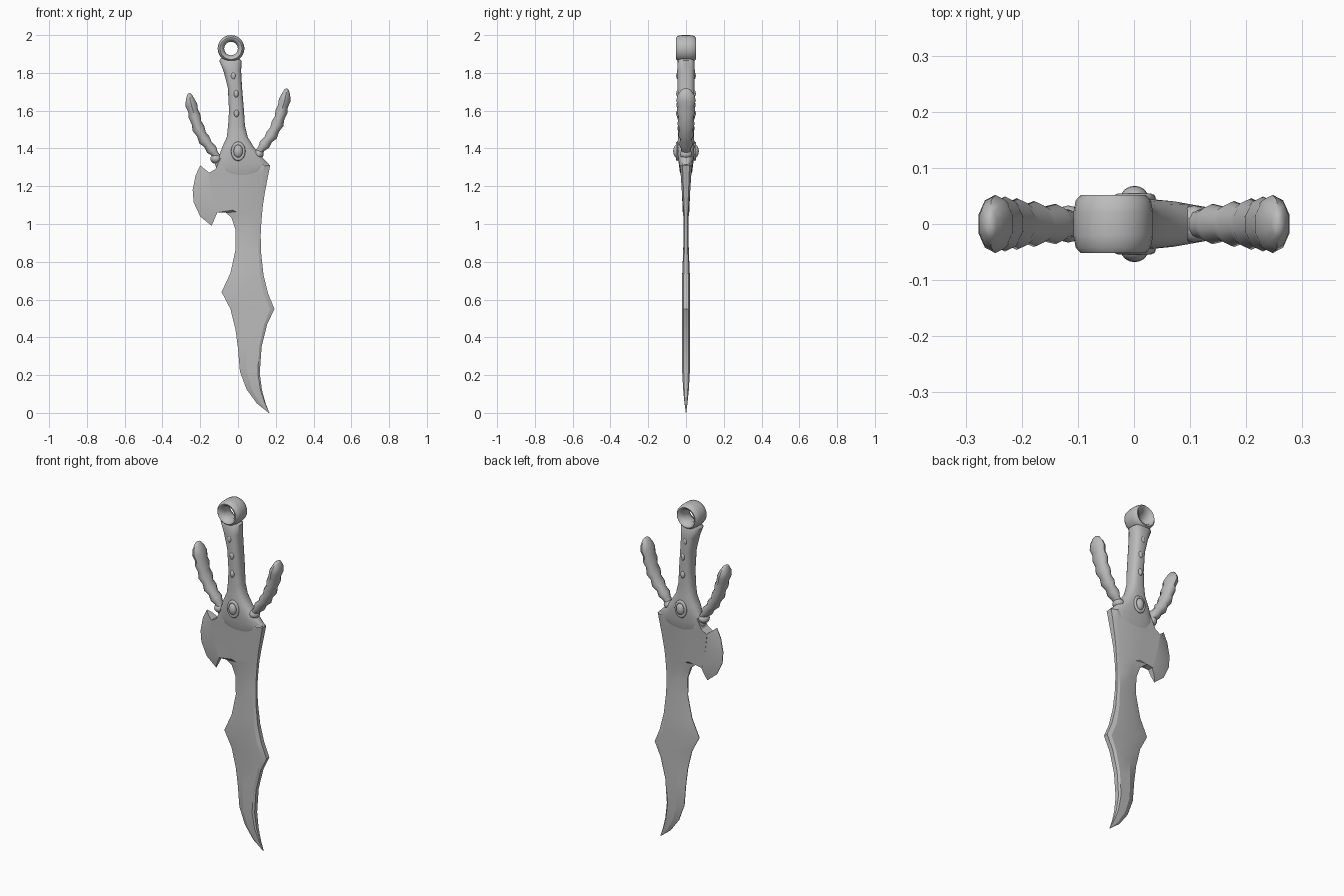
import bpy, bmesh, math
from mathutils import Vector

cube = bpy.data.objects.get("Cube")
if cube:
    bpy.data.objects.remove(cube, do_unlink=True)

metal = bpy.data.materials.new("grey metal")
metal.use_nodes = True
GREY = (0.5, 0.5, 0.5, 1)
metal.diffuse_color = GREY
metal.node_tree.nodes["Principled BSDF"].inputs["Base Color"].default_value = GREY


def loft(name, rings, closed=False, angle=35):
    """Skin a list of equal-length point rings, capping the ends unless closed."""
    bm = bmesh.new()
    rows = [[bm.verts.new(p) for p in ring] for ring in rings]
    pairs = list(zip(rows, rows[1:] + rows[:1])) if closed else list(zip(rows, rows[1:]))
    n = len(rows[0])
    for a, b in pairs:
        for i in range(n):
            j = (i + 1) % n
            bm.faces.new((a[i], a[j], b[j], b[i]))
    if not closed:
        bm.faces.new(rows[0])
        bm.faces.new(rows[-1])
    bmesh.ops.recalc_face_normals(bm, faces=bm.faces)
    mesh = bpy.data.meshes.new(name)
    bm.to_mesh(mesh)
    bm.free()
    ob = bpy.data.objects.new(name, mesh)
    bpy.context.collection.objects.link(ob)
    finish(ob, name, angle)
    return ob


def finish(ob, name, angle=35):
    ob.name = name
    ob.data.materials.append(metal)
    bpy.ops.object.select_all(action='DESELECT')
    ob.select_set(True)
    bpy.context.view_layer.objects.active = ob
    bpy.ops.object.shade_smooth_by_angle(angle=math.radians(angle))


def tube(name, stations, sides=12, square=1.0, level=False):
    """Sweep a rounded section along (x, z, half width, half depth) stations."""
    rings = []
    for k, (x, z, w, d) in enumerate(stations):
        a, b = stations[max(k - 1, 0)], stations[min(k + 1, len(stations) - 1)]
        t = Vector((b[0] - a[0], 0, b[1] - a[1])).normalized()
        n = Vector((1, 0, 0)) if level else Vector((t.z, 0, -t.x))
        ring = []
        for i in range(sides):
            c = math.cos(math.tau * (i + .5) / sides)
            s = math.sin(math.tau * (i + .5) / sides)
            u = math.copysign(abs(c) ** square, c) * w
            v = math.copysign(abs(s) ** square, s) * d
            ring.append(Vector((x, 0, z)) + n * u + Vector((0, v, 0)))
        rings.append(ring)
    return loft(name, rings, angle=50)


def ball(name, x, y, z, size):
    bpy.ops.mesh.primitive_uv_sphere_add(segments=16, ring_count=10, location=(x, y, z))
    ob = bpy.context.object
    ob.scale = size
    finish(ob, name, 60)


def plate(outline):
    """Mirror a (x, y, z) half outline through y = 0 into a closed ring."""
    return outline + [(x, -y, z) for x, y, z in reversed(outline)]


# Blade: left x, z; right x, z; half thickness; left edge half thickness
blade = [
    (-.09, 1.35, .11, 1.35, .03, .03), (-.12, 1.29, .17, 1.31, .03, .03),
    (-.155, 1.27, .16, 1.26, .028, .028), (-.14, 1.17, .143, 1.17, .022, .022),
    (-.114, 1.06, .132, 1.10, .017, .017), (-.077, 1.07, .127, 1.05, .015, .015),
    (-.035, 1.035, .123, 1.0, .013, .008), (-.013, .97, .12, .94, .012, .003),
    (-.013, .865, .122, .85, .015, .002), (-.04, .74, .135, .73, .02, .002),
    (-.087, .64, .16, .63, .021, .002), (-.04, .55, .193, .55, .021, .002),
    (-.013, .44, .155, .47, .021, .002), (0, .34, .125, .35, .021, .002),
    (.01, .22, .115, .21, .02, .002), (.045, .125, .127, .12, .015, .002),
    (.1, .05, .145, .055, .008, .002), (.163, 0, .166, 0, .001, .001)]
rings = []
for xl, zl, xr, zr, t, tl in blade:
    def at(f, y):
        return (xl + (xr - xl) * f, y, zl + (zr - zl) * f)
    rings.append(plate([at(0, tl), at(.35, t), at(.9, t), at(1, t * .6)]))
loft("blade", rings, angle=20)

# Axe-shaped hook beside the blade root: outer cutting edge and inner root
axe = [
    (-.2, 1.31, -.15, 1.27, .027), (-.225, 1.257, -.145, 1.23, .025),
    (-.24, 1.18, -.14, 1.18, .022), (-.235, 1.115, -.13, 1.13, .02),
    (-.2, 1.04, -.12, 1.09, .018), (-.14, .99, -.11, 1.06, .016)]
rings = []
for xe, ze, xi, zi, t in axe:
    rings.append(plate([(xe, .002, ze), ((xe + xi) / 2, t * .8, (ze + zi) / 2), (xi, t, zi)]))
loft("axe_hook", rings, angle=20)

# Grip flaring into the guard
tube("grip_and_guard", [
    (-.045, 1.885, .04, .035), (-.04, 1.865, .06, .045), (-.03, 1.81, .047, .047),
    (-.016, 1.72, .038, .045), (-.008, 1.6, .04, .042), (-.008, 1.52, .045, .04),
    (-.004, 1.46, .056, .043), (0, 1.41, .083, .046), (.01, 1.36, .112, .044),
    (.022, 1.315, .145, .038), (.02, 1.28, .13, .034), (.02, 1.25, .09, .025)],
    sides=20, square=.75, level=True)

# Pommel ring: a flared band spun about the y axis
band = [(.036, .022), (.05, .05), (.058, .052), (.067, .042), (.071, .02)]
band += [(r, -y) for r, y in reversed(band)]
steps = 24
loft("pommel_ring", [
    [(-.037 + r * math.cos(math.tau * i / steps), y, 1.929 + r * math.sin(math.tau * i / steps))
     for r, y in band] for i in range(steps)], closed=True, angle=50)

# Ribbed horns on both sides of the guard
horn = [
    (.10, 1.365, .018, .022), (.125, 1.40, .021, .027), (.14, 1.42, .031, .036),
    (.16, 1.447, .025, .031), (.178, 1.47, .034, .041), (.194, 1.50, .027, .035),
    (.209, 1.53, .035, .046), (.22, 1.562, .028, .039), (.23, 1.595, .034, .049),
    (.238, 1.625, .028, .043), (.247, 1.655, .033, .052), (.254, 1.685, .024, .043),
    (.257, 1.71, .013, .025), (.258, 1.717, .005, .012)]
for side, sx, drop in (("left", 1, 0), ("right", -1, .025)):
    tube(side + "_horn", [(sx * x, z - drop, w, d) for x, z, w, d in horn], sides=10)
    ball(side + "_horn_knob", sx * .107 - (sx < 0) * .01, 0, 1.37 - drop, (.029, .033, .026))

# Gem settings and grip studs on both faces
for face, sy in (("front", -1), ("back", 1)):
    ball(face + "_gem", .001, sy * .046, 1.385, (.025, .022, .035))
    bpy.ops.mesh.primitive_torus_add(
        location=(.001, sy * .046, 1.385), rotation=(math.pi / 2, 0, 0),
        major_segments=24, minor_segments=8, major_radius=.03, minor_radius=.008)
    bpy.context.object.scale = (1, 1.35, 1)
    finish(bpy.context.object, face + "_gem_setting", 60)
    for k, (x, z) in enumerate([(-.025, 1.785), (-.01, 1.69), (-.008, 1.585)]):
        ball(f"{face}_stud_{k + 1}", x, sy * .041, z, (.013, .011, .02))
